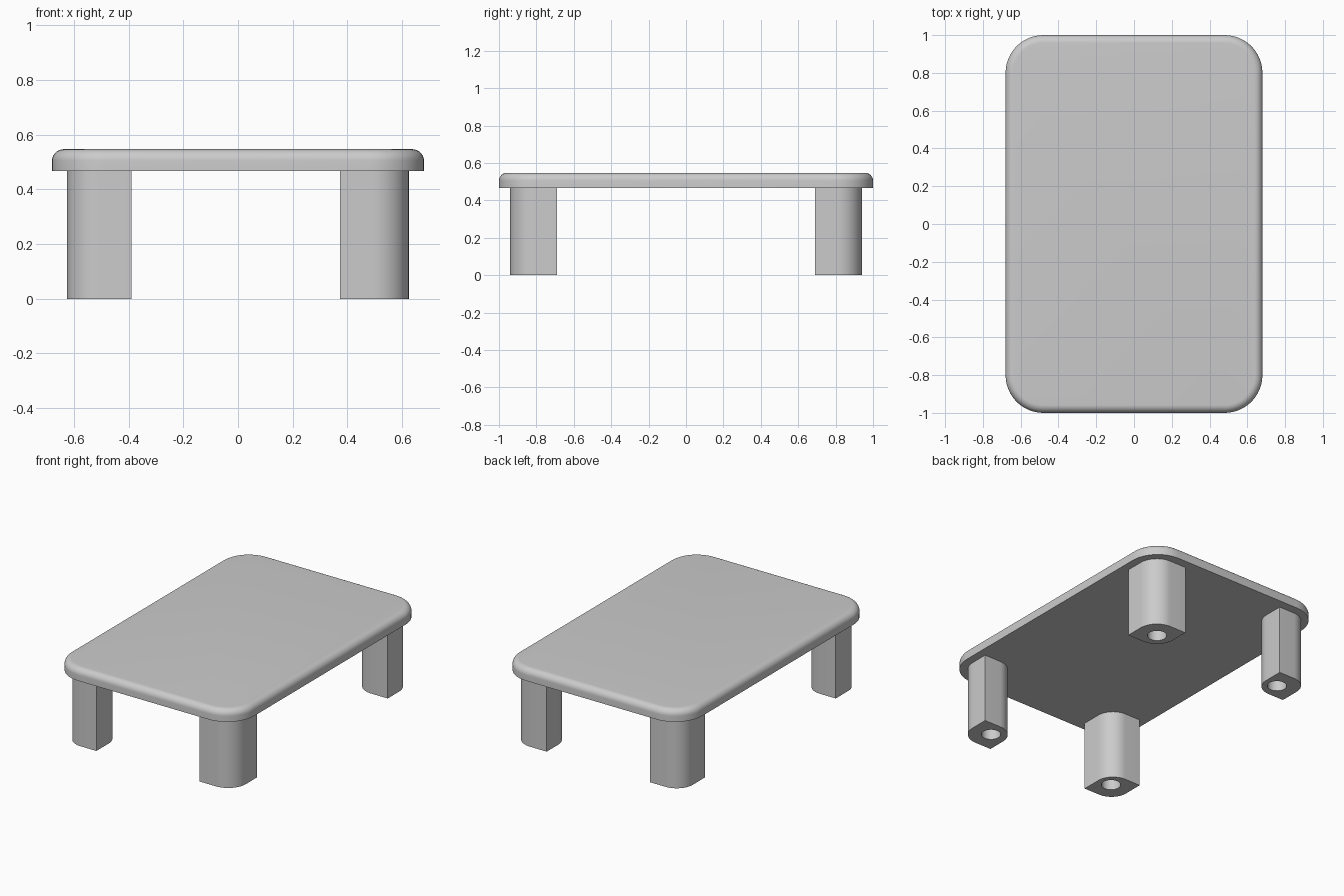
import bpy, bmesh
from mathutils import Matrix, Vector

cube = bpy.data.objects.get("Cube")
if cube:
    bpy.data.objects.remove(cube, do_unlink=True)

grey = bpy.data.materials.new("light_grey")
grey.use_nodes = True
colour = (0.6, 0.6, 0.6, 1)
grey.diffuse_color = colour
grey.node_tree.nodes["Principled BSDF"].inputs["Base Color"].default_value = colour


def block(lo, hi, radius, rounded, top_radius=0):
    """Box whose chosen vertical corners, and optionally top rim, are rounded."""
    lo, hi = Vector(lo), Vector(hi)
    mid = (lo + hi) / 2
    bm = bmesh.new()
    bmesh.ops.create_cube(bm, size=1, matrix=Matrix.LocRotScale(mid, None, hi - lo))
    uprights = []
    for e in bm.edges:
        a, b = (v.co for v in e.verts)
        if abs(a.z - b.z) > 1e-4 and rounded(a.x - mid.x, a.y - mid.y):
            uprights.append(e)
    bmesh.ops.bevel(bm, geom=uprights, offset=radius, segments=12,
                    profile=0.5, affect='EDGES')
    if top_radius:
        rim = [e for e in bm.edges if all(v.co.z > hi.z - 1e-4 for v in e.verts)]
        bmesh.ops.bevel(bm, geom=rim, offset=top_radius, segments=8,
                        profile=0.5, affect='EDGES')
    bmesh.ops.recalc_face_normals(bm, faces=bm.faces)
    return bm


def add_object(name, bm):
    mesh = bpy.data.meshes.new(name)
    bm.to_mesh(mesh)
    bm.free()
    mesh.materials.append(grey)
    obj = bpy.data.objects.new(name, mesh)
    bpy.context.collection.objects.link(obj)
    return obj


def smooth(obj):
    bpy.ops.object.select_all(action='DESELECT')
    obj.select_set(True)
    bpy.context.view_layer.objects.active = obj
    bpy.ops.object.shade_smooth_by_angle(angle=0.6)


def drill(obj, x, y, radius, depth):
    """Cut a round socket into the foot of a leg."""
    bm = bmesh.new()
    bmesh.ops.create_cone(bm, cap_ends=True, segments=32, radius1=radius,
                          radius2=radius, depth=2 * depth,
                          matrix=Matrix.Translation((x, y, 0)))
    cutter = add_object("socket_cutter", bm)
    cutter.hide_render = True
    mod = obj.modifiers.new("socket", 'BOOLEAN')
    mod.operation = 'DIFFERENCE'
    mod.solver = 'EXACT'
    mod.object = cutter
    bpy.context.view_layer.objects.active = obj
    bpy.ops.object.modifier_apply(modifier=mod.name)
    bpy.data.objects.remove(cutter, do_unlink=True)


# Rounded tabletop with a sharp lower edge
UNDERSIDE = 0.467
top = add_object("tabletop", block((-0.68, -1, UNDERSIDE), (0.68, 1, 0.547), 0.2,
                                   lambda x, y: True, 0.042))
smooth(top)

# Four legs: outer and inner corners rounded, the other two sharp
for side, sx, inner in (("left", 1, 0.373), ("right", -1, 0.39)):
    for end, sy in (("front", -1), ("back", 1)):
        xs = sorted((sx * inner, sx * 0.625))
        ys = sorted((sy * 0.69, sy * 0.94))
        leg = add_object(f"{end}_{side}_leg",
                         block((xs[0], ys[0], 0), (xs[1], ys[1], UNDERSIDE), 0.13 - 0.012 * (sx < 0),
                               lambda x, y: x * y * sx * sy > 0))
        drill(leg, sx * 0.485, sy * 0.8, 0.06, 0.4)
        smooth(leg)
